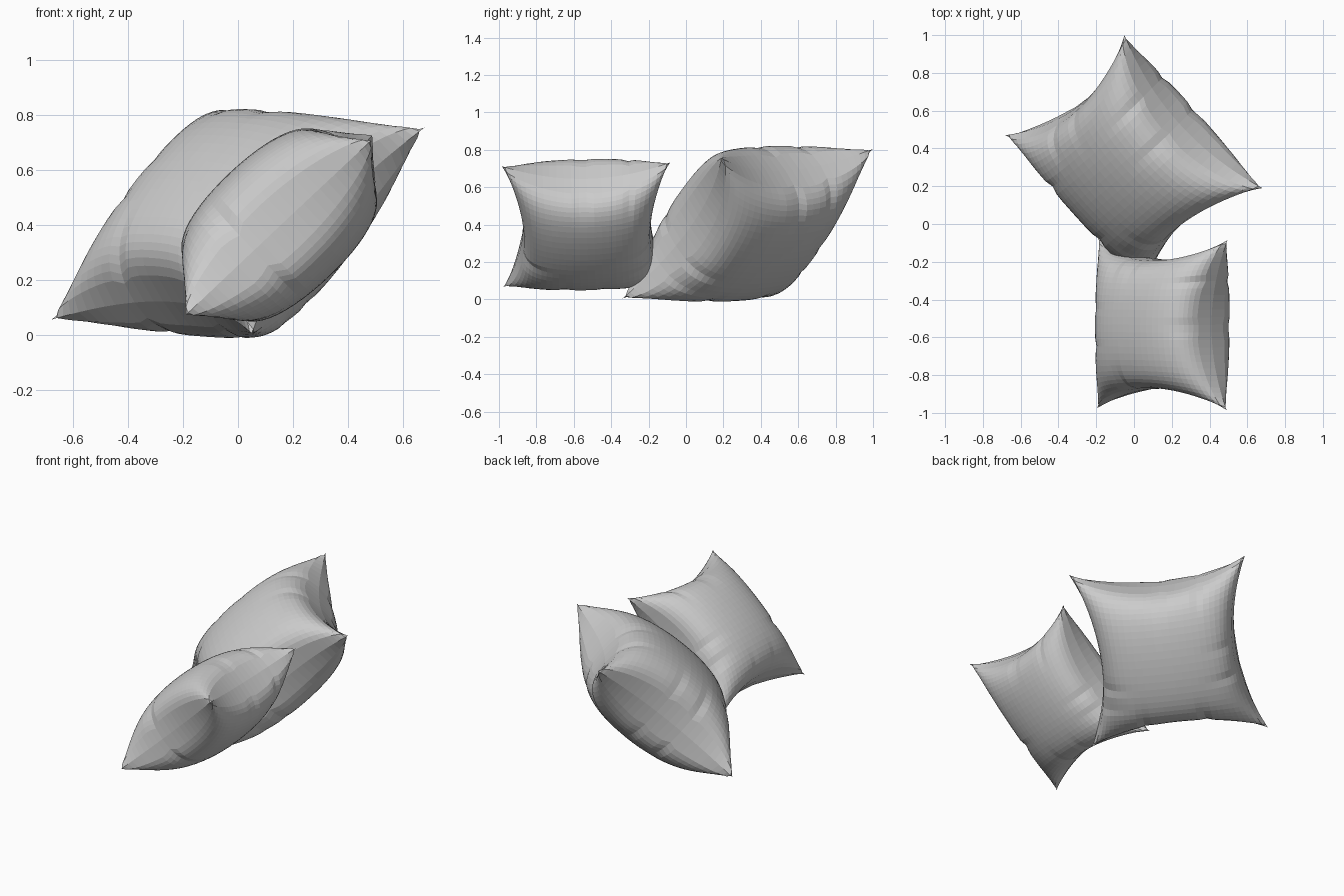
import bpy, bmesh, math, random
from mathutils import Vector

if "Cube" in bpy.data.objects:
    bpy.data.objects.remove(bpy.data.objects["Cube"])


def make_pillow(name, centre, edge_u, edge_v, thick, seed, n=28):
    """Inflated square cushion; edge_u / edge_v are full corner-to-corner sides."""
    rng = random.Random(seed)
    c = Vector(centre)
    hu, hv = Vector(edge_u) / 2, Vector(edge_v) / 2
    normal = hu.cross(hv).normalized()
    # gathered creases running inwards from each seam: (position, width, depth)
    creases = {(axis, side): [(rng.uniform(-0.5, 0.5), rng.uniform(0.04, 0.07),
                               rng.uniform(0.08, 0.16)) for _ in range(2)]
               for axis in (0, 1) for side in (-1, 1)}

    def spread(i):
        t = 2 * i / n - 1
        return t * (1.25 - 0.25 * t * t)      # denser rows near the seam

    def point(i, j, side):
        u, v = spread(i), spread(j)
        a, b = max(0, 1 - u * u), max(0, 1 - v * v)
        h = (a * b) ** (0.36 + 0.16 * u * u * v * v)
        for (axis, s), folds in creases.items():
            across, along = (u, v) if axis == 0 else (v, u)
            near = max(0, s * across) ** 5
            for pos, width, depth in folds:
                h *= 1 - depth * 2 * near * math.exp(-((along - pos) / width) ** 2)
        # seams are drawn inwards at their middles
        pu = u * (1 - 0.24 * b * u * u)
        pv = v * (1 - 0.24 * a * v * v)
        return c + hu * pu + hv * pv + normal * (side * thick * h)

    bm = bmesh.new()
    for side in (1, -1):
        g = [[bm.verts.new(point(i, j, side)) for j in range(n + 1)]
             for i in range(n + 1)]
        for i in range(n):
            for j in range(n):
                q = [g[i][j], g[i + 1][j], g[i + 1][j + 1], g[i][j + 1]]
                bm.faces.new(q if side > 0 else q[::-1])
    bmesh.ops.remove_doubles(bm, verts=bm.verts[:], dist=0.0005)  # sew the seam
    bmesh.ops.recalc_face_normals(bm, faces=bm.faces[:])
    me = bpy.data.meshes.new(name)
    bm.to_mesh(me)
    bm.free()
    ob = bpy.data.objects.new(name, me)
    bpy.context.collection.objects.link(ob)
    return ob


# large cushion at the back, turned and leaning
make_pillow("large_pillow", (0, 0.33, 0.405), (0.73, -0.81, -0.05),
            (0.63, 0.53, 0.75), 0.31, 3)
# small cushion at the front, tilted sideways
make_pillow("small_pillow", (0.15, -0.53, 0.40), (0.685, -0.01, 0.645),
            (0.005, 0.90, 0.02), 0.262, 8)
